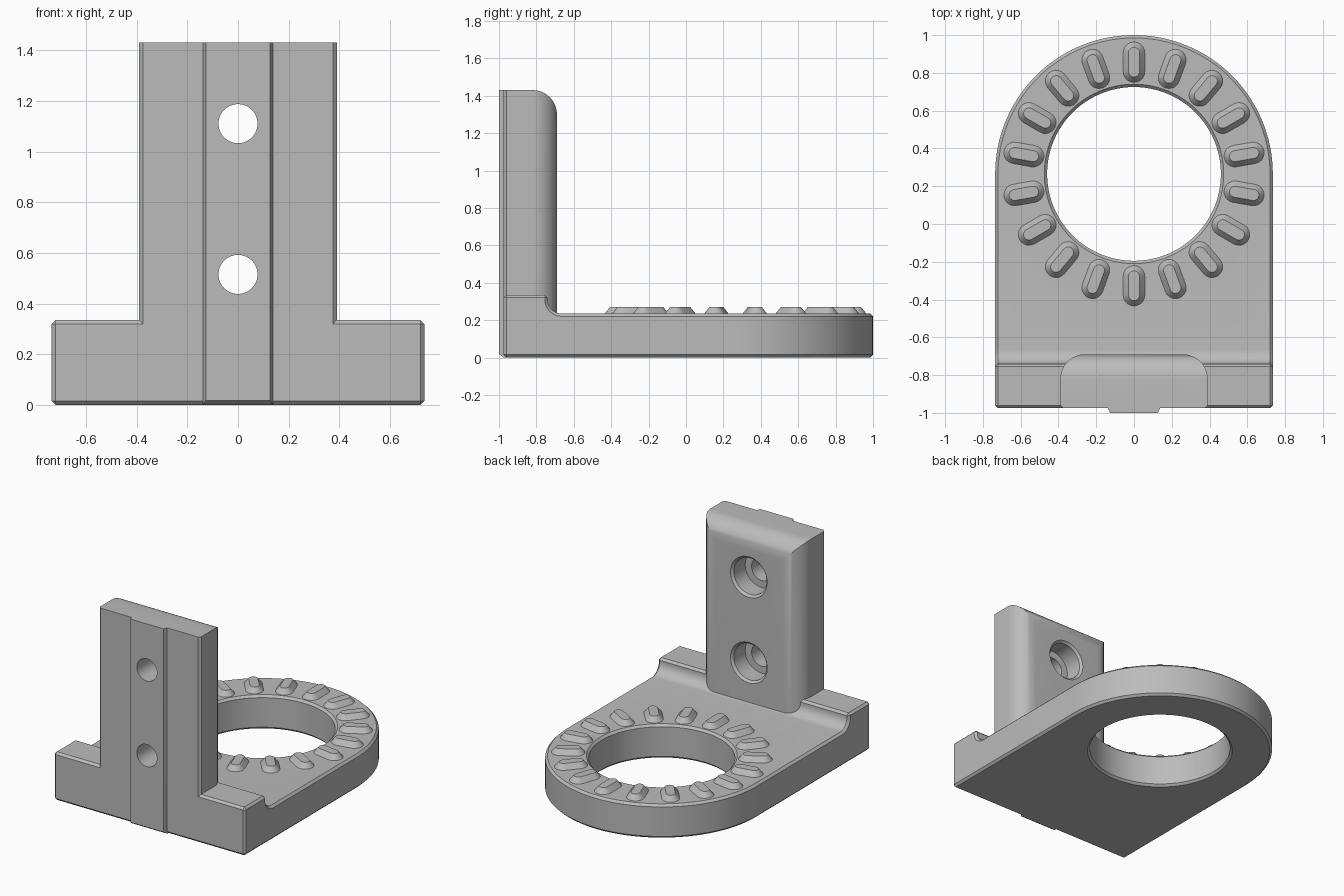
import bpy, bmesh, math
from mathutils import Matrix, Vector

if "Cube" in bpy.data.objects:
    bpy.data.objects.remove(bpy.data.objects["Cube"], do_unlink=True)

grey = bpy.data.materials.new("light grey")
grey.use_nodes = True
colour = (0.5, 0.5, 0.5, 1)
grey.diffuse_color = colour
grey.node_tree.nodes["Principled BSDF"].inputs["Base Color"].default_value = colour

RING_Y = 0.265       # centre of the round end
HALF_W = 0.735
FRONT = -0.975
PLATE_Z = 0.235


def finish(bm, name):
    bmesh.ops.recalc_face_normals(bm, faces=bm.faces)
    mesh = bpy.data.meshes.new(name)
    bm.to_mesh(mesh)
    bm.free()
    mesh.materials.append(grey)
    ob = bpy.data.objects.new(name, mesh)
    bpy.context.collection.objects.link(ob)
    return ob


def loft(bm, rings):
    """Skin a stack of equal rings and cap both ends."""
    loops = [[bm.verts.new(p) for p in ring] for ring in rings]
    n = len(loops[0])
    for a, b in zip(loops, loops[1:]):
        for i in range(n):
            j = (i + 1) % n
            bm.faces.new((a[i], a[j], b[j], b[i]))
    bm.faces.new(loops[0])
    bm.faces.new(loops[-1])


def prism_z(name, pts, z0, z1):
    bm = bmesh.new()
    loft(bm, [[(x, y, z) for x, y in pts] for z in (z0, z1)])
    return finish(bm, name)


def prism_x(name, pts, half):
    bm = bmesh.new()
    loft(bm, [[(x, y, z) for y, z in pts] for x in (-half, half)])
    return finish(bm, name)


def arc(cx, cy, r, a0, a1, n):
    angles = [math.radians(a0 + (a1 - a0) * i / n) for i in range(n + 1)]
    return [(cx + r * math.cos(a), cy + r * math.sin(a)) for a in angles]


def lathe(name, profile, matrix, n=64):
    """Round cutter from (radius, height) pairs."""
    bm = bmesh.new()
    circle = arc(0, 0, 1, 0, 360, n)[:-1]
    loft(bm, [[matrix @ Vector((r * x, r * y, h)) for x, y in circle] for r, h in profile])
    return finish(bm, name)


def apply(ob, mod):
    bpy.context.view_layer.objects.active = ob
    bpy.ops.object.modifier_apply(modifier=mod.name)


def boolean(ob, other, operation):
    mod = ob.modifiers.new("boolean", "BOOLEAN")
    mod.operation = operation
    mod.solver = "EXACT"
    mod.object = other
    apply(ob, mod)
    bpy.data.objects.remove(other, do_unlink=True)


# Base: round-ended plan cut to a side profile with a low front wall and fillet
plan = [(-HALF_W, FRONT), (HALF_W, FRONT)] + arc(0, RING_Y, HALF_W, 0, 180, 64)
bracket = prism_z("bracket", plan, -0.1, 0.6)
wall_y, wall_z, fillet = -0.74, 0.335, 0.075
side = [(-1.2, 0), (1.2, 0), (1.2, PLATE_Z)]
side += arc(wall_y + fillet, PLATE_Z + fillet, fillet, 270, 180, 8)
side += [(wall_y, wall_z), (-1.2, wall_z)]
boolean(bracket, prism_x("side_profile", side, 1), "INTERSECT")
ring_hole = lathe("ring_hole", [(0.46, -0.2), (0.46, 0.5)],
                  Matrix.Translation((0, RING_Y, 0)), 96)
boolean(bracket, ring_hole, "DIFFERENCE")

# Small chamfer on all sharp edges of the base
chamfer = bracket.modifiers.new("chamfer", "BEVEL")
chamfer.width = 0.015
chamfer.segments = 1
chamfer.limit_method = "ANGLE"
chamfer.angle_limit = math.radians(50)
chamfer.use_clamp_overlap = False
apply(bracket, chamfer)

# Upright: rounded back corners, rounded top back edge, chamfered front edges
w, back, top, r, c = 0.39, -0.69, 1.43, 0.13, 0.015
section = [(-w, FRONT + c), (-w + c, FRONT), (w - c, FRONT), (w, FRONT + c)]
section += arc(w - r, back - r, r, 0, 90, 12) + arc(r - w, back - r, r, 90, 180, 12)
upright = prism_z("upright", section, 0.05, 2)
crown = [(-1.2, 0), (back, 0)] + arc(back - r, top - r, r, 0, 90, 12) + [(-1.2, top)]
boolean(upright, prism_x("crown_profile", crown, 1), "INTERSECT")
boolean(bracket, upright, "UNION")

# Locating rib down the front
rib = prism_z("rib", [(-0.138, FRONT), (-0.127, -1), (0.127, -1), (0.138, FRONT),
                      (0.138, -0.94), (-0.138, -0.94)], -0.1, top)
rib_side = [(-1, 0.018), (FRONT, 0), (-0.9, 0), (-0.9, 1.6), (-1, 1.6)]
boolean(rib, prism_x("rib_profile", [(y - 0.001 * (y == -1), z) for y, z in rib_side], 1),
        "INTERSECT")
boolean(bracket, rib, "UNION")

# Counterbored screw holes, opening to the back
bore = [(0.077, -1.2), (0.077, -0.83), (0.126, -0.83), (0.126, back - 0.015),
        (0.141, back), (0.141, -0.5)]
for z in (0.515, 1.11):
    along_y = Matrix.Translation((0, 0, z)) @ Matrix.Rotation(math.radians(-90), 4, "X")
    boolean(bracket, lathe("screw_hole", bore, along_y), "DIFFERENCE")


# Ring of raised grip teeth
def slot(half_len, half_w):
    d = half_len - half_w
    return arc(d, 0, half_w, -90, 90, 10) + arc(-d, 0, half_w, 90, 270, 10)


teeth = bmesh.new()
for k in range(18):
    m = (Matrix.Translation((0, RING_Y, 0))
         @ Matrix.Rotation(math.radians(90 + 20 * k), 4, "Z")
         @ Matrix.Translation((0.592, 0, 0)))
    levels = [(0.107, 0.057, PLATE_Z - 0.01), (0.107, 0.057, PLATE_Z), (0.079, 0.029, 0.27)]
    loft(teeth, [[m @ Vector((x, y, z)) for x, y in slot(a, b)] for a, b, z in levels])
grip_teeth = finish(teeth, "grip_teeth")

# Smooth curves, crisp edges
for ob in (bracket, grip_teeth):
    bpy.ops.object.select_all(action="DESELECT")
    ob.select_set(True)
    bpy.context.view_layer.objects.active = ob
    bpy.ops.object.shade_smooth_by_angle(angle=math.radians(30))
